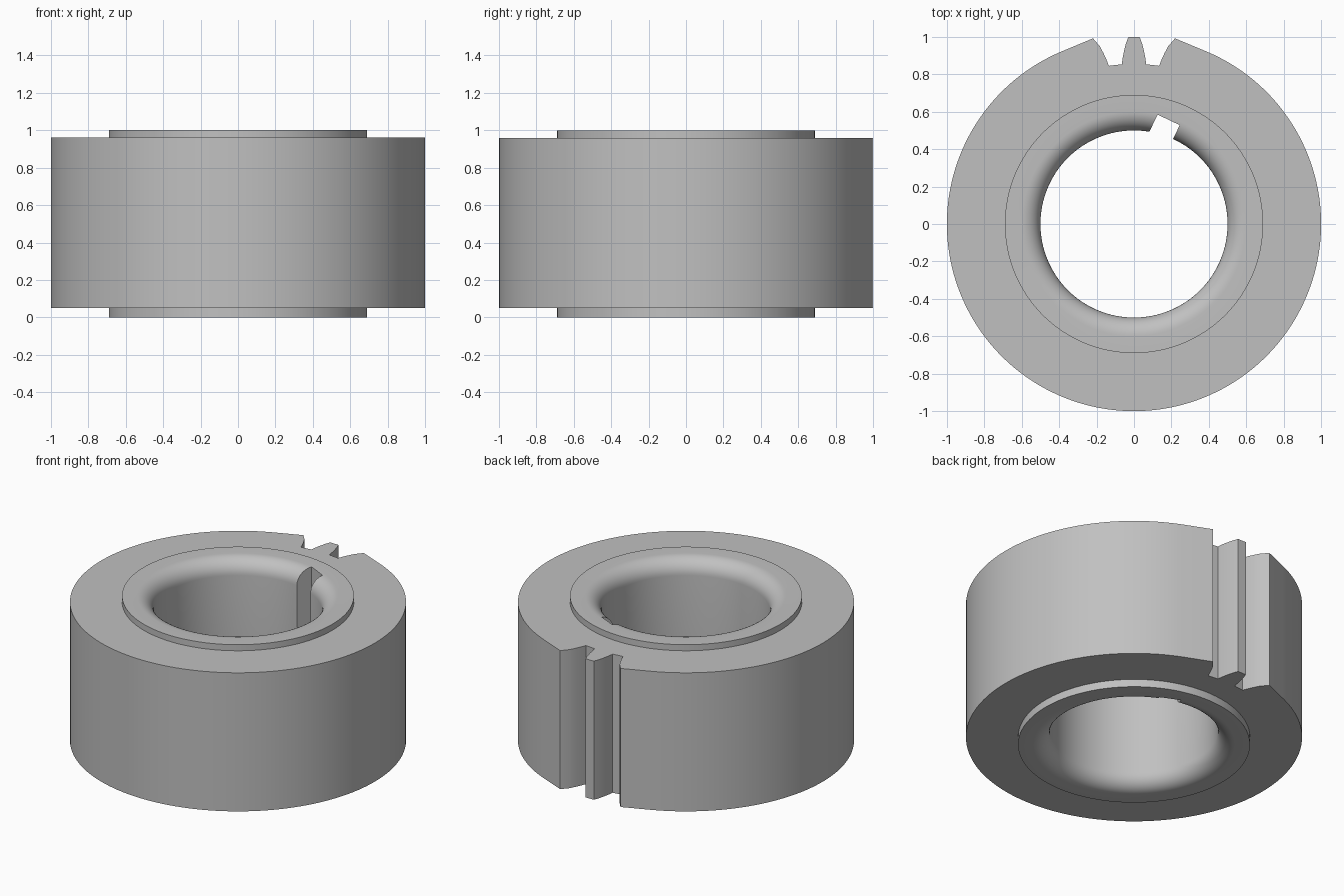
import bpy, bmesh
from math import sin, cos, pi, radians
from mathutils import Matrix, Vector

if "Cube" in bpy.data.objects:
    bpy.data.objects.remove(bpy.data.objects["Cube"], do_unlink=True)

steel = bpy.data.materials.new("steel grey")
steel.use_nodes = True
STEEL = (0.53, 0.53, 0.53, 1)
steel.diffuse_color = STEEL
steel.node_tree.nodes["Principled BSDF"].inputs["Base Color"].default_value = STEEL


def add_object(name, bm):
    bmesh.ops.recalc_face_normals(bm, faces=bm.faces[:])
    mesh = bpy.data.meshes.new(name)
    bm.to_mesh(mesh)
    bm.free()
    mesh.materials.append(steel)
    ob = bpy.data.objects.new(name, mesh)
    bpy.context.collection.objects.link(ob)
    return ob


def prism(name, outline, z0, z1):
    bm = bmesh.new()
    base = bm.faces.new([bm.verts.new((x, y, z0)) for x, y in outline])
    top = bmesh.ops.extrude_face_region(bm, geom=[base], use_keep_orig=True)["geom"]
    bmesh.ops.translate(bm, vec=(0, 0, z1 - z0),
                        verts=[v for v in top if isinstance(v, bmesh.types.BMVert)])
    return add_object(name, bm)


def select_only(ob):
    bpy.ops.object.select_all(action="DESELECT")
    ob.select_set(True)
    bpy.context.view_layer.objects.active = ob


def cut(ob, cutter):
    cutter.hide_render = True
    mod = ob.modifiers.new("cut", "BOOLEAN")
    mod.operation, mod.solver, mod.object = "DIFFERENCE", "EXACT", cutter
    select_only(ob)
    bpy.ops.object.modifier_apply(modifier=mod.name)
    bpy.data.objects.remove(cutter, do_unlink=True)


def smooth(ob):
    select_only(ob)
    bpy.ops.object.shade_smooth_by_angle(angle=radians(20))


def polar(r, degrees):
    # angle measured from +y towards +x
    a = radians(degrees)
    return (r * sin(a), r * cos(a))


# Gear blank outline: round rim, tangent run-in, two tooth gaps about +y
PITCH = 13.4
flank = [(1.0, 1.72), (0.966, 2.55), (0.926, 3.3), (0.89, 3.9), (0.856, 4.36)]
half = [polar(r, a) for r, a in flank]                       # middle tooth
half += [polar(r, PITCH - a) for r, a in reversed(flank[1:])]  # next tooth
half.append((0.219, 0.992))
START, STEPS = 22.5, 144
rim = [polar(1, START + (360 - 2 * START) * i / STEPS) for i in range(STEPS + 1)]
outline = half + rim + [(-x, y) for x, y in reversed(half)]
body = prism("gear_body", outline, 0.05, 0.96)
cut(body, prism("body_hole", [polar(0.66, 3 * i) for i in range(120)], -0.5, 1.5))
smooth(body)

# Hub sleeve with rounded bore mouths, spun from its cross-section
R = 0.1
arc = [pi / 2 * i / 10 for i in range(11)]
upper = [(0.5 + R - R * cos(a), 1 - R + R * sin(a)) for a in arc]
lower = [(r, 1 - z) for r, z in reversed(upper)]
section = lower + upper + [(0.69, 1), (0.69, 0)]
bm = bmesh.new()
points = [bm.verts.new((r, 0, z)) for r, z in section]
edges = [bm.edges.new((points[i - 1], points[i])) for i in range(len(points))]
bmesh.ops.spin(bm, geom=points + edges, cent=(0, 0, 0), axis=(0, 0, 1),
               angle=2 * pi, steps=128, use_merge=True)
bmesh.ops.remove_doubles(bm, verts=bm.verts[:], dist=0.0001)
hub = add_object("hub_sleeve", bm)

# Slanted keyway through the bore
turn = Matrix.Rotation(radians(-25.5), 3, "Z")
corners = [(-0.138, 0.3), (-0.007, 0.3), (-0.007, 0.582), (-0.138, 0.582)]
slot = [(turn @ Vector((x, y, 0))).xy for x, y in corners]
cut(hub, prism("keyway", slot, -0.5, 1.5))
smooth(hub)
